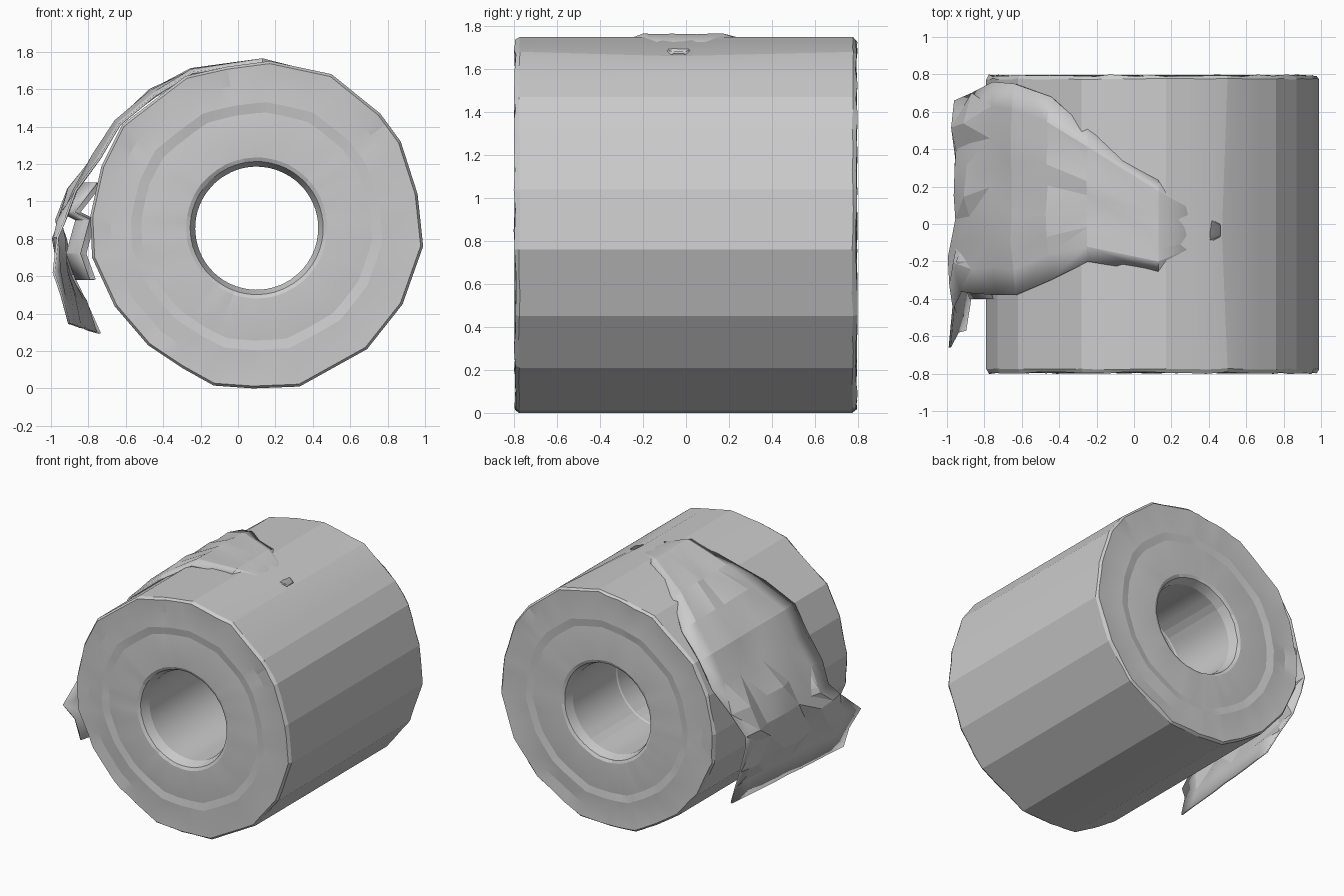
import bpy, bmesh, math, random
from mathutils import Vector

if "Cube" in bpy.data.objects:
    bpy.data.objects.remove(bpy.data.objects["Cube"])

random.seed(7)
HOLE = (0.10, 0.857)

paper = bpy.data.materials.new("paper_grey")
paper.diffuse_color = (0.6, 0.6, 0.6, 1)
paper.use_nodes = True
paper.node_tree.nodes["Principled BSDF"].inputs["Base Color"].default_value = paper.diffuse_color


def finish(name, bm, angle):
    bmesh.ops.recalc_face_normals(bm, faces=bm.faces)
    me = bpy.data.meshes.new(name)
    bm.to_mesh(me)
    bm.free()
    me.materials.append(paper)
    ob = bpy.data.objects.new(name, me)
    bpy.context.collection.objects.link(ob)
    bpy.context.view_layer.objects.active = ob
    ob.select_set(True)
    bpy.ops.object.shade_smooth_by_angle(angle=math.radians(angle))
    ob.select_set(False)
    return ob


# Uneven faceted outline of the roll (x, z), counter-clockwise from the bottom
outline = [(-0.13, 0.015), (0.08, 0.0), (0.33, 0.01), (0.69, 0.21), (0.88, 0.45),
           (0.99, 0.76), (0.96, 1.04), (0.87, 1.32), (0.76, 1.47), (0.50, 1.68),
           (0.17, 1.75), (-0.06, 1.72), (-0.28, 1.67), (-0.62, 1.41), (-0.73, 1.19),
           (-0.79, 0.92), (-0.78, 0.70), (-0.66, 0.44), (-0.48, 0.23), (-0.30, 0.11)]
PINCH = 9 * 3
rim = []
for i, (x, z) in enumerate(outline):
    x2, z2 = outline[(i + 1) % len(outline)]
    for k in range(3):
        rim.append((x + (x2 - x) * k / 3, z + (z2 - z) * k / 3))


def hole_point(p, r):
    a = math.atan2(p[1] - HOLE[1], p[0] - HOLE[0])
    return Vector((HOLE[0] + r * math.cos(a), 0, HOLE[1] + r * math.sin(a)))


# Cross-section of the roll: (fraction from hole to rim, y, waviness)
section = [(1.0, -0.775, 0.004), (0.975, -0.796, 0.006), (0.8, -0.79, 0.005),
           (0.6, -0.797, 0.002), (0.5, -0.788, 0.002), (0.3, -0.797, 0.002),
           (0.06, -0.795, 0.003), (0.02, -0.785, 0.003), (-0.03, -0.72, 0),
           (-0.03, 0.2, 0), (-0.02, 0.21, 0), (-0.02, 0.72, 0),
           (0.02, 0.785, 0.003), (0.06, 0.795, 0.003), (0.3, 0.795, 0.002),
           (0.5, 0.786, 0.002), (0.6, 0.795, 0.002), (0.8, 0.788, 0.005),
           (0.975, 0.794, 0.006), (1.0, 0.775, 0.004), (1.0, -0.05, 0)]
bm = bmesh.new()
rings = []
for f, y, wave in section:
    ring = []
    for i, p in enumerate(rim):
        co = hole_point(p, 0.345).lerp(Vector((p[0], 0, p[1])), f)
        co.y = y + random.uniform(-wave, wave)
        if f == 1.0 and wave == 0 and i == PINCH:
            co.x -= 0.03          # pinch where the torn layer begins
            co.z -= 0.02
        ring.append(bm.verts.new(co))
    rings.append(ring)
n = len(rim)
for j, a in enumerate(rings):
    b = rings[(j + 1) % len(rings)]
    for i in range(n):
        bm.faces.new((a[i], a[(i + 1) % n], b[(i + 1) % n], b[i]))
finish("paper_roll", bm, 9)

# Loose torn sheet: rows of (x, z, front y, back y, crumple)
rows = [(0.46, 1.675, -0.07, 0.00, 0), (0.13, 1.757, -0.26, 0.24, 0.003),
        (-0.25, 1.70, -0.20, 0.50, 0.01), (-0.46, 1.585, -0.30, 0.68, 0.016),
        (-0.65, 1.425, -0.38, 0.75, 0.012), (-0.76, 1.24, -0.38, 0.76, 0.022),
        (-0.88, 1.06, -0.37, 0.70, 0.03), (-0.945, 0.90, -0.36, 0.66, 0.03),
        (-0.95, 0.80, -0.44, 0.64, 0.03), (-0.92, 0.62, -0.62, 0.62, 0.025),
        (-0.87, 0.48, -0.58, 0.57, 0.015), (-0.82, 0.32, -0.57, 0.52, 0.006)]
COLS = 9
bm = bmesh.new()
grid = []
for k, (x, z, y0, y1, crumple) in enumerate(rows):
    out = Vector((x - HOLE[0], 0, z - HOLE[1])).normalized()
    tail = max(0, k - 7) / 4
    line = []
    for c in range(COLS):
        t = c / (COLS - 1)
        co = Vector((x, y0 + (y1 - y0) * t, z)) + out * random.uniform(-crumple, crumple)
        co.x += tail * (t - 0.5) * 0.17      # tail hangs closer to the roll at the back
        co.z += tail * (0.5 - t) * 0.05
        if 0 < c < COLS - 1:
            co.y += random.uniform(-1, 1) * crumple
        elif k < 7:
            co -= out * 0.02                 # side edges tuck onto the roll
        line.append(bm.verts.new(co))
    grid.append(line)
# Torn spike on the front edge of the tail
grid[9][0].co = Vector((-0.985, -0.66, 0.62))
for a, b in zip(grid, grid[1:]):
    for c in range(COLS - 1):
        q = (a[c], a[c + 1], b[c + 1], b[c])
        if random.random() < 0.5:
            bm.faces.new(q[:3])
            bm.faces.new((q[0], q[2], q[3]))
        else:
            bm.faces.new((q[0], q[1], q[3]))
            bm.faces.new(q[1:])
sheet = finish("loose_sheet", bm, 12)
thick = sheet.modifiers.new("thickness", 'SOLIDIFY')
thick.thickness = 0.012
thick.offset = 0

# Folded strip joining the front edge of the tail to the roll
bm = bmesh.new()
strip = [(-0.76, 1.10), (-0.88, 0.94), (-0.80, 0.90), (-0.85, 0.72), (-0.80, 0.58)]
pairs = [[bm.verts.new((x + dx, y, z)) for dx, y in ((0, -0.40), (-0.07, -0.20), (0.03, 0.1))]
         for x, z in strip]
for a, b in zip(pairs, pairs[1:]):
    for c in range(2):
        bm.faces.new((a[c], a[c + 1], b[c + 1], b[c]))
fold = finish("folded_strip", bm, 12)
thick = fold.modifiers.new("thickness", 'SOLIDIFY')
thick.thickness = 0.01
